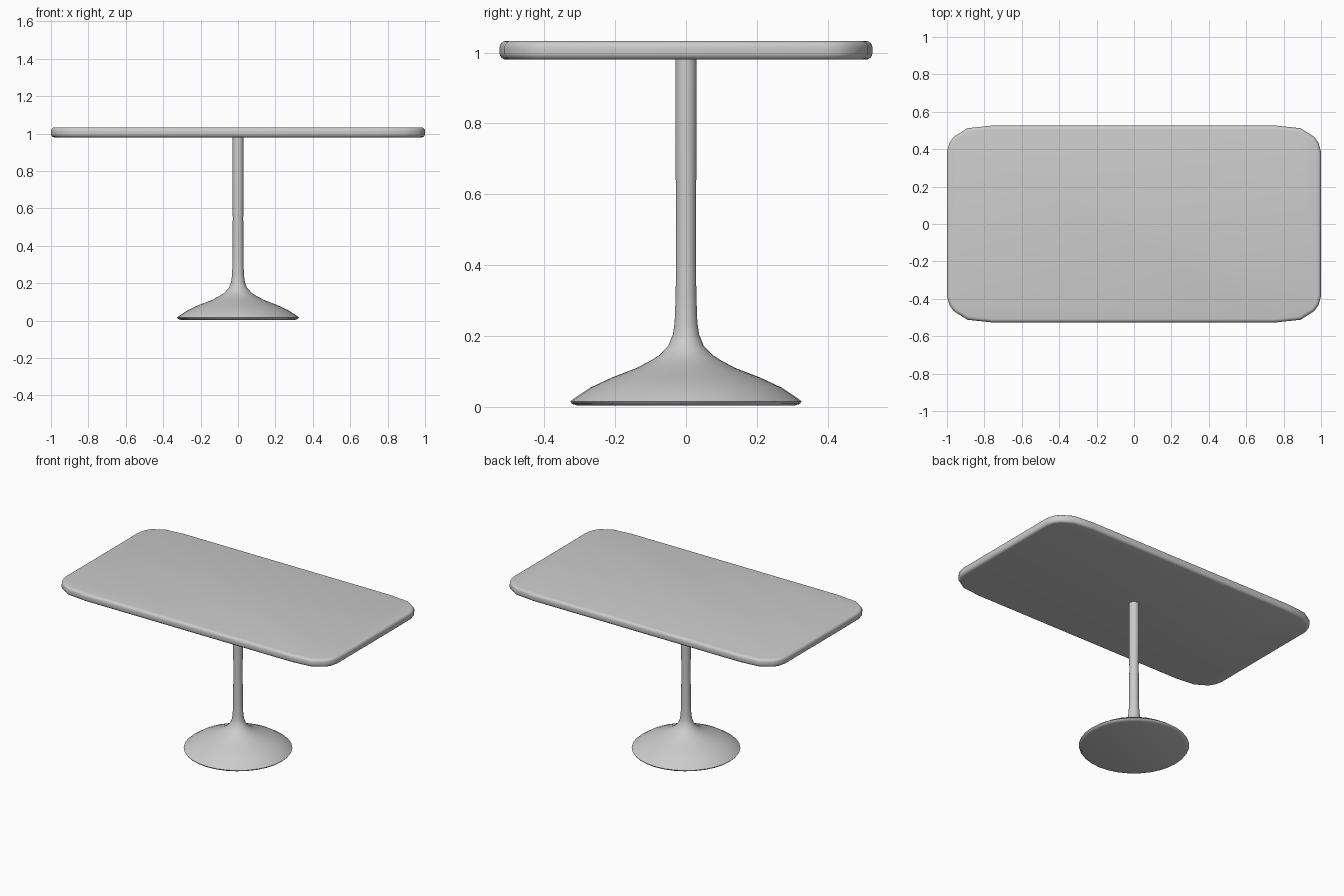
import bpy, bmesh, math

if "Cube" in bpy.data.objects:
    bpy.data.objects.remove(bpy.data.objects["Cube"])


def add_object(name, bm, angle):
    bmesh.ops.recalc_face_normals(bm, faces=bm.faces)
    mesh = bpy.data.meshes.new(name)
    bm.to_mesh(mesh)
    bm.free()
    obj = bpy.data.objects.new(name, mesh)
    bpy.context.collection.objects.link(obj)
    bpy.ops.object.select_all(action='DESELECT')
    obj.select_set(True)
    bpy.context.view_layer.objects.active = obj
    bpy.ops.object.shade_smooth_by_angle(angle=math.radians(angle))
    return obj


# Table top: one soft corner mirrored to four, extruded, rim rounded
corner = [(1.0, 0.385), (0.988, 0.43), (0.965, 0.465), (0.89, 0.512), (0.76, 0.526)]
outline = []
for sx, sy in ((1, 1), (-1, 1), (-1, -1), (1, -1)):
    pts = [(sx * x, sy * y) for x, y in corner]
    outline += pts if sx * sy > 0 else pts[::-1]

bm = bmesh.new()
face = bm.faces.new([bm.verts.new((x, y, 0.98)) for x, y in outline])
ext = bmesh.ops.extrude_face_region(bm, geom=[face])
for v in ext['geom']:
    if isinstance(v, bmesh.types.BMVert):
        v.co.z = 1.033
rim = [e for e in bm.edges if abs(e.verts[0].co.z - e.verts[1].co.z) < 1e-5]
bmesh.ops.bevel(bm, geom=rim, offset=0.019, segments=4, profile=0.5, affect='EDGES')
add_object("table_top", bm, 40)

# Pedestal: flared foot and slim column as a single lathed profile
profile = [(0, 0.004), (0.305, 0.004), (0.321, 0.009), (0.326, 0.016), (0.318, 0.023),
           (0.27, 0.055), (0.21, 0.083), (0.14, 0.11), (0.10, 0.131), (0.075, 0.147),
           (0.05, 0.173), (0.037, 0.205), (0.032, 0.24), (0.029, 0.32), (0.028, 0.55),
           (0.03, 0.75), (0.03, 0.985), (0, 0.985)]
bm = bmesh.new()
verts = [bm.verts.new((r, 0, z)) for r, z in profile]
edges = [bm.edges.new(pair) for pair in zip(verts, verts[1:])]
bmesh.ops.spin(bm, geom=verts + edges, cent=(0, 0, 0), axis=(0, 0, 1),
               angle=math.tau, steps=32)
bmesh.ops.remove_doubles(bm, verts=bm.verts, dist=1e-5)
add_object("pedestal", bm, 50)
